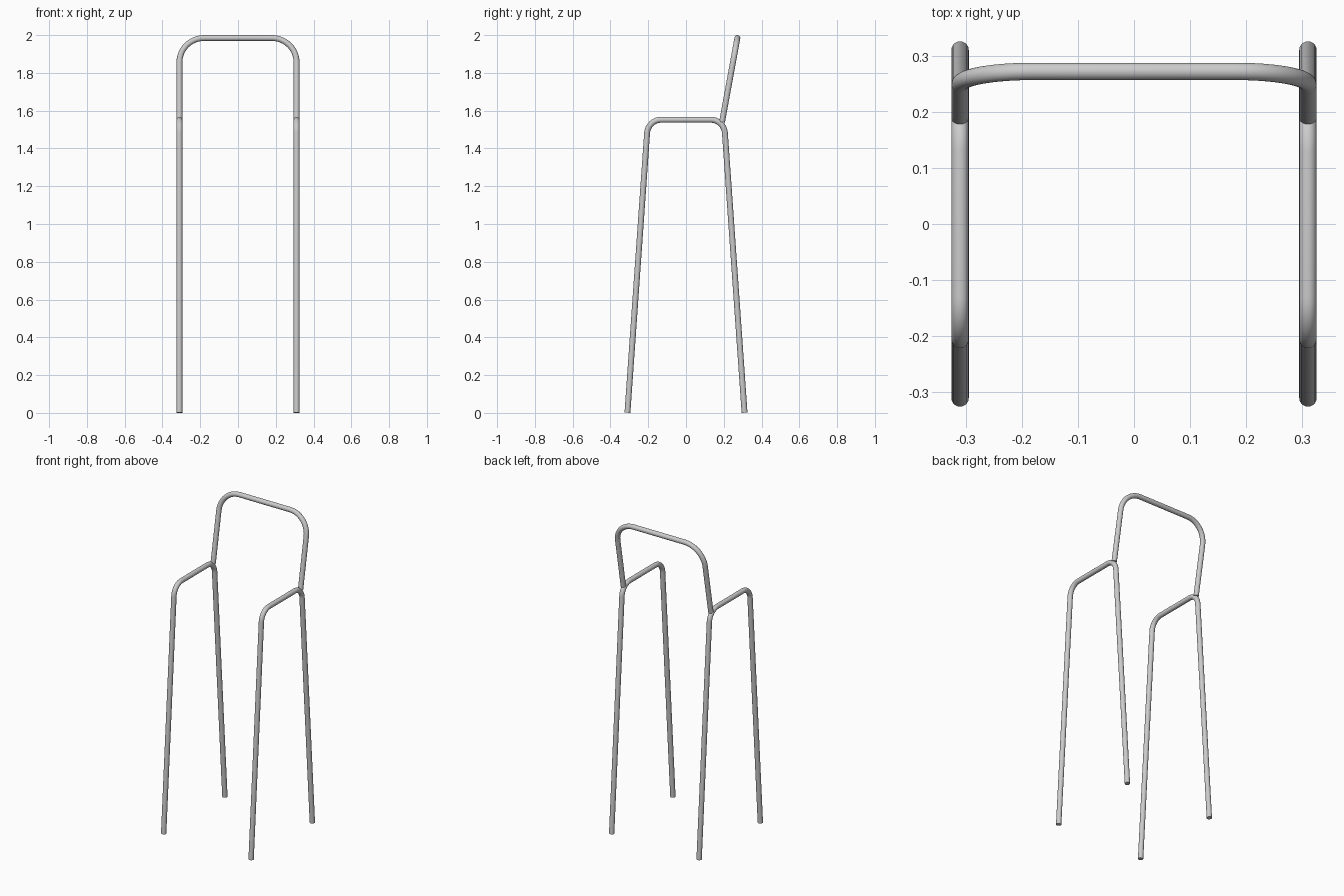
import bpy
import math
from mathutils import Vector

if "Cube" in bpy.data.objects:
    bpy.data.objects.remove(bpy.data.objects["Cube"])

R = 0.0155   # tube radius
X = 0.31     # half spacing of the side frames


def rounded_path(pts, radius, steps=12):
    """Replace every inner corner of a polyline with an arc."""
    pts = [Vector(p) for p in pts]
    out = [pts[0]]
    for a, p, b in zip(pts, pts[1:], pts[2:]):
        u, v = (a - p).normalized(), (b - p).normalized()
        half = u.angle(v) / 2
        centre = p + (u + v).normalized() * radius / math.sin(half)
        t = radius / math.tan(half)
        s, e = p + u * t - centre, p + v * t - centre
        sweep = s.angle(e)
        for i in range(steps + 1):
            k = i / steps
            out.append(centre + (s * math.sin((1 - k) * sweep)
                                 + e * math.sin(k * sweep)) / math.sin(sweep))
    out.append(pts[-1])
    return out


def tube(name, pts, bend):
    path = rounded_path(pts, bend)
    curve = bpy.data.curves.new(name, 'CURVE')
    curve.dimensions = '3D'
    curve.bevel_depth = R
    curve.bevel_resolution = 8
    curve.use_fill_caps = True
    spline = curve.splines.new('POLY')
    spline.points.add(len(path) - 1)
    for sp, p in zip(spline.points, path):
        sp.co = (*p, 1)
    obj = bpy.data.objects.new(name, curve)
    bpy.context.collection.objects.link(obj)
    bpy.ops.object.select_all(action='DESELECT')
    obj.select_set(True)
    bpy.context.view_layer.objects.active = obj
    bpy.ops.object.convert(target='MESH')
    bpy.ops.object.shade_smooth_by_angle(angle=math.radians(40))
    return bpy.context.object


# Side frames: splayed front and back legs joined by an arm
for side, x in (("left", -X), ("right", X)):
    tube(side + "_leg_frame",
         [(x, -0.31, 0.001), (x, -0.201, 1.552), (x, 0.201, 1.552), (x, 0.31, 0.001)],
         0.075)

# Back hoop leaning backwards from the rear of the arms
tube("back_hoop",
     [(-X, 0.191, 1.54), (-X, 0.272, 1.9845), (X, 0.272, 1.9845), (X, 0.191, 1.54)],
     0.13)
